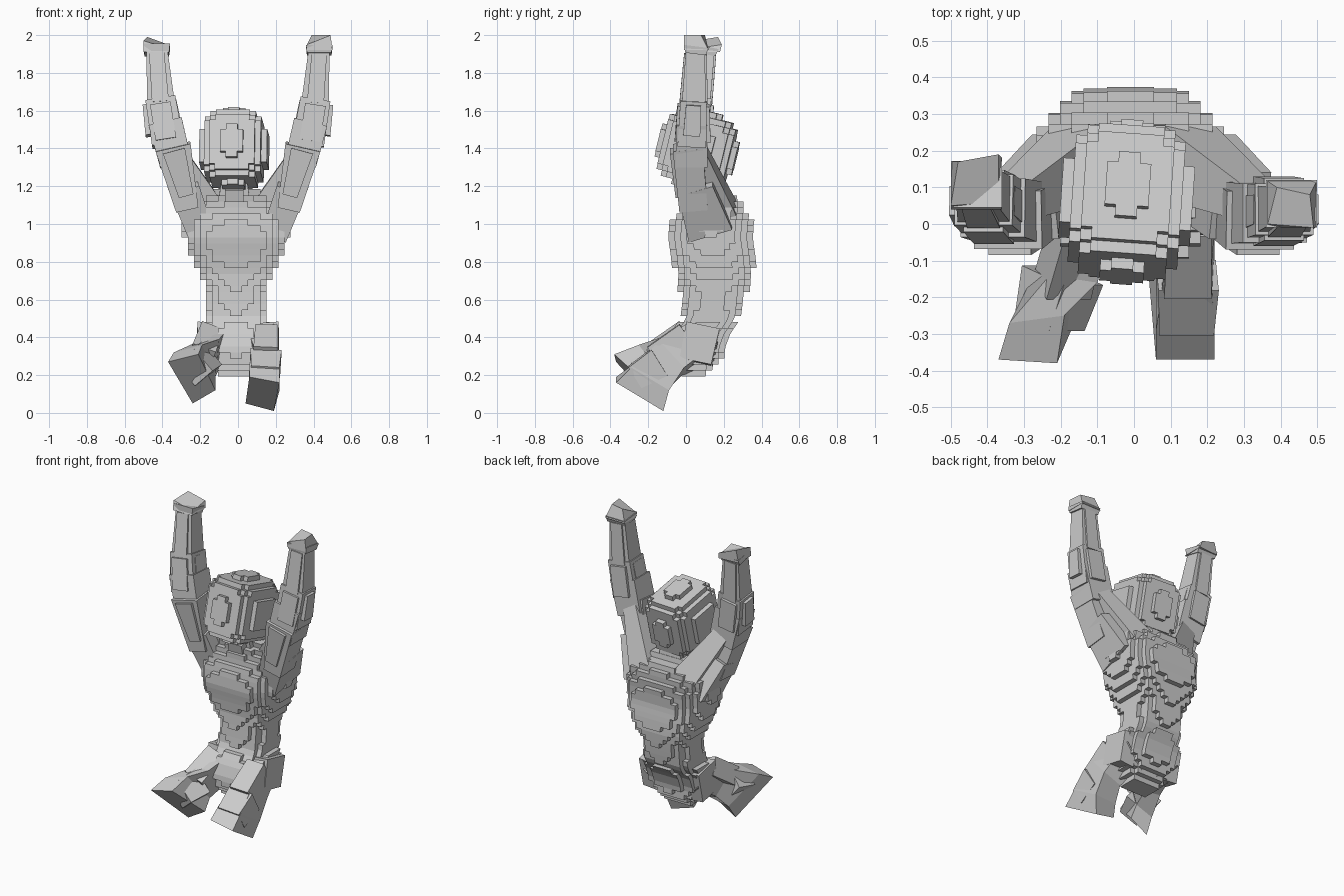
import bpy, bmesh
from math import floor
from mathutils import Vector, Matrix, Euler

if "Cube" in bpy.data.objects:
    bpy.data.objects.remove(bpy.data.objects["Cube"])


def finish(name, bm):
    bmesh.ops.recalc_face_normals(bm, faces=bm.faces)
    me = bpy.data.meshes.new(name)
    bm.to_mesh(me)
    bm.free()
    ob = bpy.data.objects.new(name, me)
    bpy.context.collection.objects.link(ob)
    return ob


def voxels(name, v, lo, hi, inside, place):
    """Stepped block shell of an implicit shape; place() bends the corners."""
    ranges = [range(floor(a / v), floor(b / v) + 1) for a, b in zip(lo, hi)]
    cells = {(i, j, k) for i in ranges[0] for j in ranges[1] for k in ranges[2]
             if inside((i + .5) * v, (j + .5) * v, (k + .5) * v)}
    bm = bmesh.new()
    verts = {}

    def corner(c):
        if c not in verts:
            verts[c] = bm.verts.new(place(c[0] * v, c[1] * v, c[2] * v))
        return verts[c]

    for c in cells:
        for axis in range(3):
            for side in (0, 1):
                n = list(c)
                n[axis] += 2 * side - 1
                if tuple(n) in cells:
                    continue
                a, b = (axis + 1) % 3, (axis + 2) % 3
                quad = []
                for da, db in ((0, 0), (1, 0), (1, 1), (0, 1)):
                    p = list(c)
                    p[axis] += side
                    p[a] += da
                    p[b] += db
                    quad.append(corner(tuple(p)))
                if not bm.faces.get(quad):
                    bm.faces.new(quad)
    return finish(name, bm)


def loft(name, rings):
    """Closed skin through four-cornered rings."""
    bm = bmesh.new()
    rs = [[bm.verts.new(p) for p in r] for r in rings]
    for r, s in zip(rs, rs[1:]):
        for i in range(4):
            j = (i + 1) % 4
            bm.faces.new((r[i], r[j], s[j], s[i]))
    bm.faces.new(rs[0])
    bm.faces.new(rs[-1])
    return finish(name, bm)


def limb(name, p0, s0, p1, s1):
    """Tapered box along p0-p1; sizes are (width x, depth y)."""
    p0, p1 = Vector(p0), Vector(p1)
    d = (p1 - p0).normalized()
    y = (Vector((0, 1, 0)) - d * d.y).normalized()
    x = y.cross(d)
    rings = [[p + x * a * s[0] / 2 + y * b * s[1] / 2
              for a, b in ((-1, -1), (1, -1), (1, 1), (-1, 1))]
             for p, s in ((p0, s0), (p1, s1))]
    return loft(name, rings)


# torso profile: height, half width, front y, back y
PROFILE = [(.19, .09, -.02, .10), (.25, .14, -.07, .16), (.34, .19, -.12, .21),
           (.42, .20, -.08, .23), (.50, .175, -.01, .27), (.58, .15, -.02, .30),
           (.66, .155, -.03, .325), (.74, .20, -.05, .355), (.84, .245, -.09, .375),
           (.92, .27, -.11, .37), (1.0, .28, -.08, .35), (1.07, .26, -.03, .32),
           (1.13, .21, .02, .27), (1.18, .11, .07, .20)]


def section(z):
    z = min(max(z, PROFILE[0][0]), PROFILE[-1][0])
    for a, b in zip(PROFILE, PROFILE[1:]):
        if z <= b[0]:
            t = (z - a[0]) / (b[0] - a[0])
            return [p + (q - p) * t for p, q in zip(a[1:], b[1:])]


def in_torso(x, y, z):
    w, f, b = section(z)
    return PROFILE[0][0] <= z <= 1.18 and abs(x / w) ** 2.4 + abs(y * 2 / (b - f)) ** 2.4 < 1


def bend(x, y, z):
    w, f, b = section(z)
    return (x - .01, y + (f + b) / 2, z)


voxels("torso", .032, (-.32, -.3, .15), (.32, .3, 1.2), in_torso, bend)

# head, tipped back
HEAD = Matrix.Translation((-.02, .06, 1.395)) @ Euler((-.24, .0, -.07)).to_matrix().to_4x4()
voxels("head", .03, (-.24,) * 3, (.24,) * 3,
       lambda x, y, z: abs(x / .175) ** 3 + abs(y / .2) ** 2.8 + abs(z / .2) ** 2.8 < 1,
       lambda x, y, z: HEAD @ Vector((x, y, z)))
limb("neck", (-.02, .13, 1.08), (.18, .16), (-.02, .11, 1.26), (.13, .15))
limb("throat_block", (-.02, .06, 1.1), (.10, .1), (-.02, .04, 1.19), (.10, .1))

# raised arms: blocks and raised panels from shoulder to hand
ARM = [("shoulder", (.20, .13, .96), (.14, .24), (.29, .05, 1.2), (.16, .19)),
       ("shoulder_web", (.14, .17, 1.06), (.16, .2), (.33, .06, 1.38), (.10, .10)),
       ("upper_arm", (.27, .04, 1.08), (.12, .15), (.345, .01, 1.41), (.19, .16)),
       ("upper_arm_panel", (.275, .01, 1.15), (.08, .13), (.34, .0, 1.39), (.12, .17)),
       ("elbow", (.33, .03, 1.32), (.17, .17), (.385, .03, 1.54), (.18, .16)),
       ("forearm", (.37, .03, 1.42), (.17, .15), (.41, .04, 1.66), (.16, .14)),
       ("forearm_panel", (.38, .035, 1.44), (.11, .19), (.41, .04, 1.63), (.11, .17)),
       ("forearm_side_panel", (.39, .03, 1.48), (.20, .09), (.415, .04, 1.64), (.18, .08)),
       ("wrist", (.405, .04, 1.6), (.15, .13), (.43, .05, 1.93), (.11, .10)),
       ("wrist_panel", (.41, .04, 1.64), (.09, .15), (.43, .05, 1.9), (.08, .12)),
       ("hand", (.43, .05, 1.9), (.13, .11), (.43, .055, 1.94), (.14, .13))]
for side, label in ((1, "left"), (-1, "right")):
    for part, p0, s0, p1, s1 in ARM:
        # the right forearm leans further back
        a, b = [(p[0] * side, p[1] + (max(0, p[2] - 1.4) * .1 if side < 0 else 0), p[2])
                for p in (p0, p1)]
        limb(label + "_" + part, a, s0, b, s1)
# bent fingertips
loft("left_fingers", [[(.36, -.01, 1.92), (.50, -.01, 1.92), (.50, .12, 1.92), (.36, .12, 1.92)],
                      [(.365, .0, 1.95), (.49, -.01, 2.0), (.48, .08, 2.0), (.39, .1, 2.0)]])
loft("right_fingers", [[(-.50, .04, 1.91), (-.36, .04, 1.91), (-.36, .18, 1.91), (-.50, .17, 1.91)],
                       [(-.50, .05, 1.97), (-.37, .06, 1.93), (-.37, .19, 1.95), (-.48, .17, 1.99)]])

# short bent legs ending in slanted cut faces
loft("left_leg", [
    [(.05, .00, .45), (.19, .00, .47), (.19, .17, .38), (.05, .14, .24)],
    [(.08, -.15, .36), (.21, -.14, .38), (.22, -.01, .24), (.09, -.02, .20)],
    [(.06, -.29, .25), (.22, -.29, .24), (.22, -.09, .12), (.06, -.10, .12)],
    [(.06, -.37, .19), (.22, -.37, .16), (.19, -.12, .01), (.04, -.14, .05)]])
loft("right_leg", [
    [(-.20, .00, .45), (-.05, .00, .45), (-.05, .14, .24), (-.20, .17, .36)],
    [(-.23, -.14, .37), (-.10, -.16, .39), (-.10, -.02, .23), (-.21, -.01, .24)],
    [(-.34, -.27, .32), (-.19, -.25, .36), (-.12, -.12, .19), (-.23, -.11, .14)],
    [(-.37, -.37, .27), (-.21, -.38, .31), (-.12, -.17, .12), (-.24, -.17, .05)]])
# stepped panels on the legs
for side, label, dx in ((1, "left", 0), (-1, "right", .05)):
    limb(label + "_thigh_panel", (side * .15, -.0, .42), (.12, .12),
         (side * (.145 + dx), -.17, .30), (.13, .12))
    limb(label + "_knee_panel", (side * (.145 + dx), -.14, .27), (.165, .16),
         (side * (.14 + dx * 1.8), -.27, .19 + dx), (.15, .13))
    limb(label + "_hip_panel", (side * .15, .09, .46), (.13, .18),
         (side * .165, .05, .27), (.10, .17))
